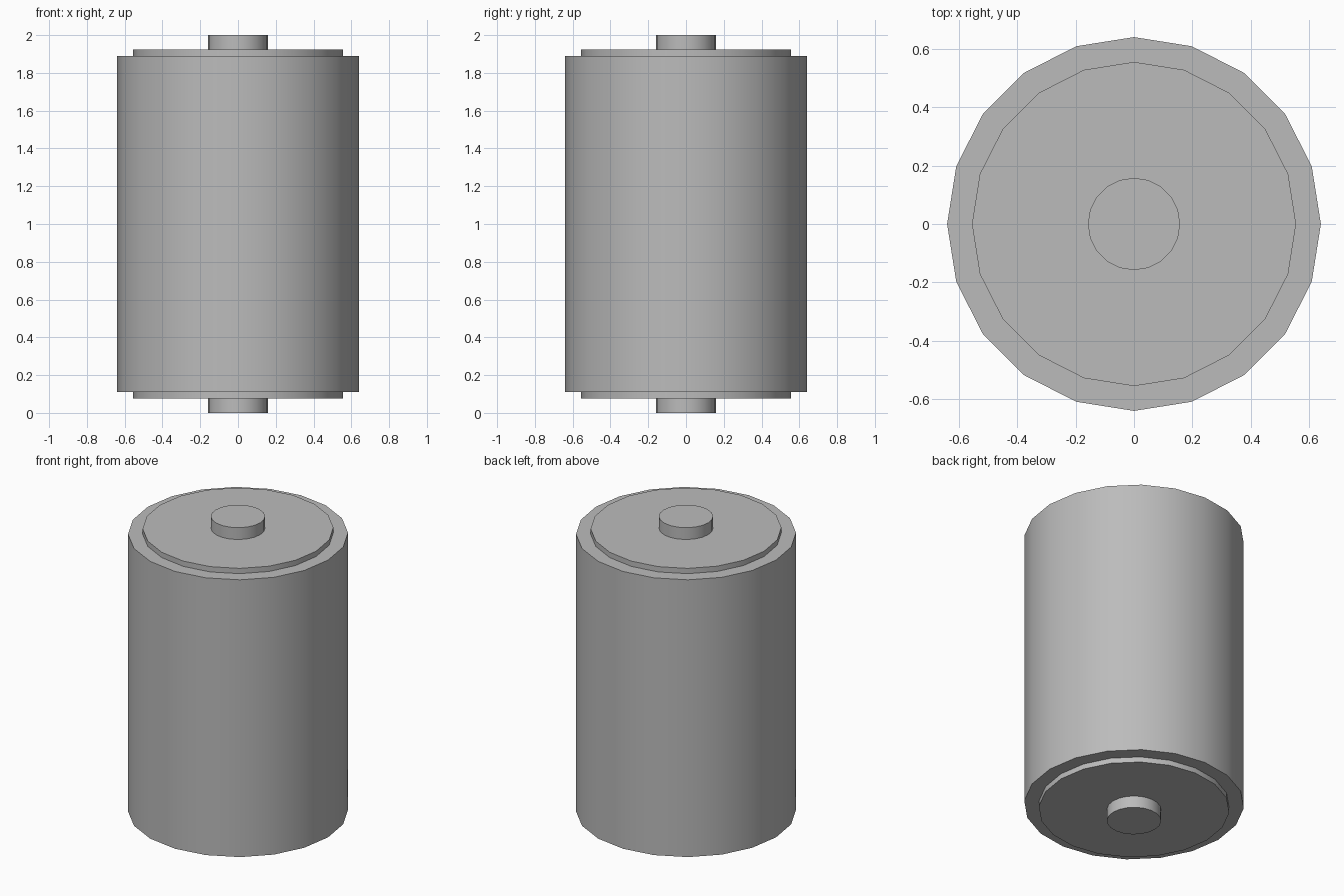
import bpy
import math

SIDES = 20
HEIGHT = 2.0

cube = bpy.data.objects.get("Cube")
if cube:
    bpy.data.objects.remove(cube, do_unlink=True)

# Single plain grey for the whole roller
grey = bpy.data.materials.new("plain_grey")
grey.use_nodes = True
colour = (0.5, 0.5, 0.5, 1.0)
grey.diffuse_color = colour
grey.node_tree.nodes["Principled BSDF"].inputs["Base Color"].default_value = colour


def cylinder(name, radius, bottom, top):
    bpy.ops.mesh.primitive_cylinder_add(
        vertices=SIDES, radius=radius, depth=top - bottom,
        location=(0, 0, (bottom + top) / 2))
    part = bpy.context.object
    part.name = name
    part.data.materials.append(grey)
    bpy.ops.object.shade_smooth_by_angle(angle=math.radians(30))
    return part


# Main drum
DRUM_END = 0.11
cylinder("drum", 0.64, DRUM_END, HEIGHT - DRUM_END)

# Raised end disc and axle pin, repeated at both ends
for name, radius, outer, inner in (
        ("end_disc", 0.555, 0.076, DRUM_END),
        ("axle_pin", 0.158, 0.0, 0.076)):
    cylinder("bottom_" + name, radius, outer, inner)
    cylinder("top_" + name, radius, HEIGHT - inner, HEIGHT - outer)
